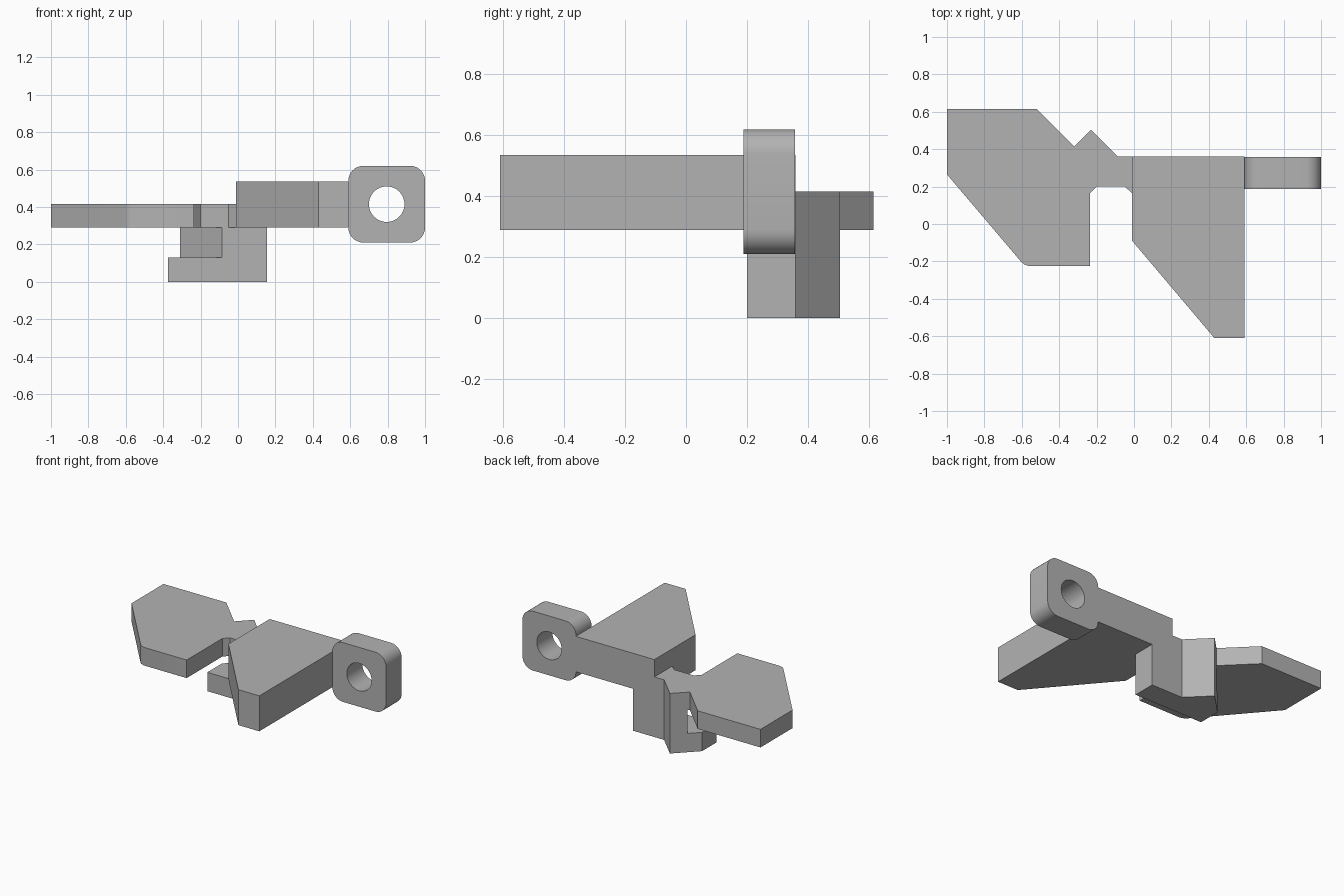
import bpy, bmesh, math
from mathutils import Matrix

if "Cube" in bpy.data.objects:
    bpy.data.objects.remove(bpy.data.objects["Cube"], do_unlink=True)

grey = bpy.data.materials.new("plain grey")
grey.use_nodes = True
grey.diffuse_color = (0.45, 0.45, 0.45, 1)
grey.node_tree.nodes["Principled BSDF"].inputs["Base Color"].default_value = grey.diffuse_color


def add_object(name, bm):
    bmesh.ops.recalc_face_normals(bm, faces=bm.faces)
    mesh = bpy.data.meshes.new(name)
    bm.to_mesh(mesh)
    bm.free()
    mesh.materials.append(grey)
    obj = bpy.data.objects.new(name, mesh)
    bpy.context.collection.objects.link(obj)
    return obj


def smooth(obj):
    bpy.ops.object.select_all(action="DESELECT")
    obj.select_set(True)
    bpy.context.view_layer.objects.active = obj
    bpy.ops.object.shade_smooth_by_angle(angle=math.radians(30))


def slab(name, outline, bottom, top):
    """Extrude a plan outline between two heights."""
    bm = bmesh.new()
    face = bm.faces.new([bm.verts.new((x, y, bottom)) for x, y in outline])
    new = bmesh.ops.extrude_face_region(bm, geom=[face])["geom"]
    bmesh.ops.translate(bm, vec=(0, 0, top - bottom),
                        verts=[v for v in new if isinstance(v, bmesh.types.BMVert)])
    return add_object(name, bm)


# Tall plate on the left, with a slanted front
slab("tall_plate", [(-0.01, 0.36), (-0.01, -0.09), (0.43, -0.61),
                    (0.59, -0.61), (0.59, 0.36)], 0.29, 0.535)

# Thin plate on the right, with notched back and chamfered slot
thin = slab("thin_plate", [
    (-1, 0.615), (-1, 0.265), (-0.605, -0.2), (-0.588, -0.216), (-0.56, -0.225),
    (-0.235, -0.225), (-0.235, 0.165), (-0.2, 0.2), (-0.05, 0.2), (-0.01, 0.165),
    (-0.01, 0.36), (-0.085, 0.36), (-0.23, 0.505), (-0.32, 0.415),
    (-0.52, 0.615)], 0.29, 0.415)
smooth(thin)

# Hook below: a slanted post on a wider foot, sharing the pointed back
back = [(0.155, 0.2), (0.155, 0.36), (-0.085, 0.36), (-0.23, 0.505)]
slab("hook_post", back + [(-0.31, 0.425), (-0.085, 0.2)], 0.13, 0.29)
slab("hook_foot", back + [(-0.375, 0.36), (-0.375, 0.2)], 0, 0.13)

# Rounded square eye with a round hole
bm = bmesh.new()
bmesh.ops.create_cube(bm, size=1, matrix=Matrix.Translation((0.795, 0.273, 0.415))
                      @ Matrix.Diagonal((0.41, 0.17, 0.41, 1)))
corners = [e for e in bm.edges if abs(e.verts[0].co.y - e.verts[1].co.y) > 0.1]
bmesh.ops.bevel(bm, geom=corners, offset=0.08, segments=8, profile=0.5, affect="EDGES")
eye = add_object("eye", bm)

bm = bmesh.new()
bmesh.ops.create_cone(bm, cap_ends=True, segments=48, radius1=0.095, radius2=0.095, depth=1,
                      matrix=Matrix.Translation((0.795, 0.273, 0.415))
                      @ Matrix.Rotation(math.pi / 2, 4, "X"))
cutter = add_object("hole_cutter", bm)
cutter.hide_render = True
hole = eye.modifiers.new("hole", "BOOLEAN")
hole.operation = "DIFFERENCE"
hole.solver = "EXACT"
hole.object = cutter
bpy.context.view_layer.objects.active = eye
bpy.ops.object.modifier_apply(modifier=hole.name)
bpy.data.objects.remove(cutter, do_unlink=True)
smooth(eye)
